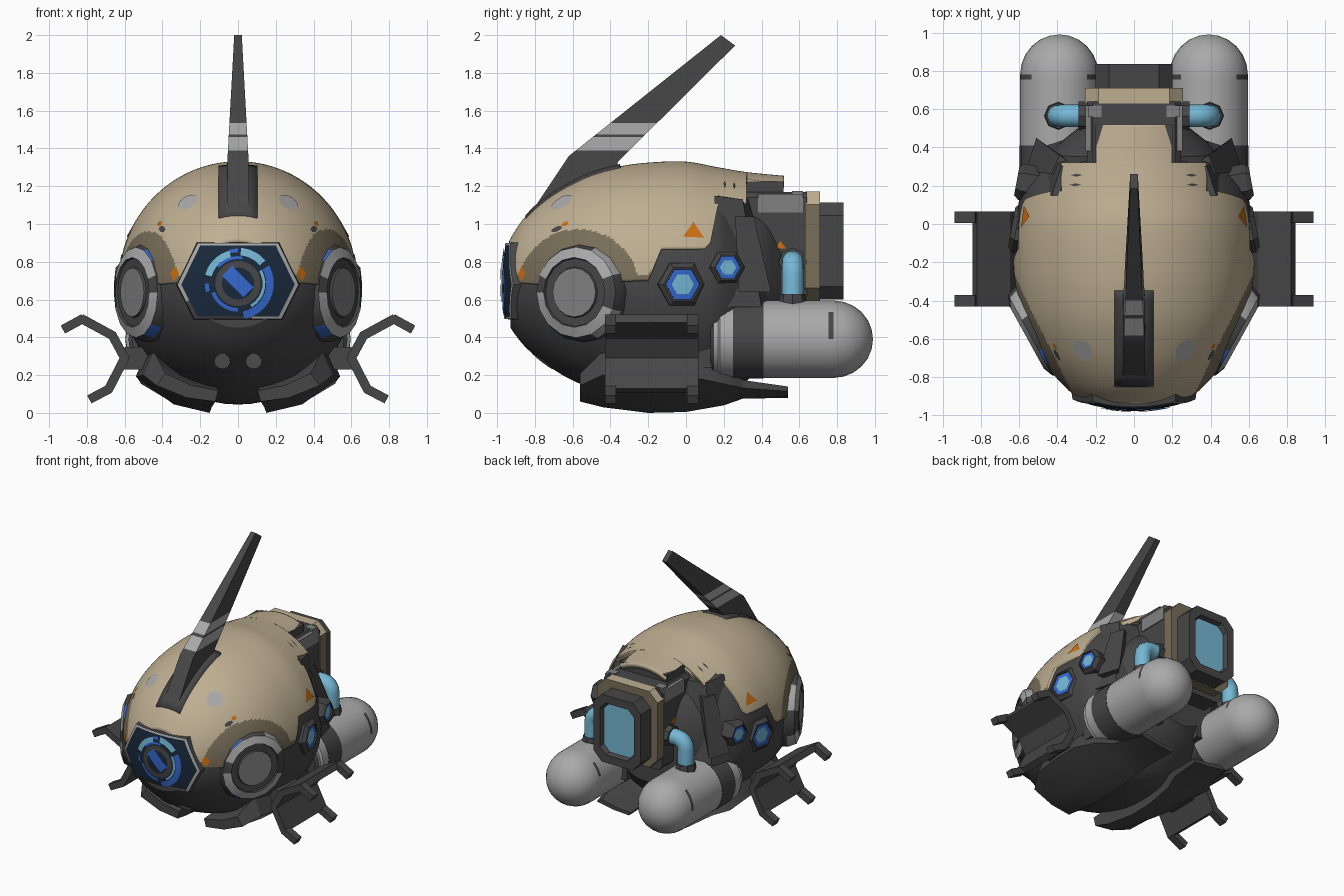
import bpy, bmesh, math
from mathutils import Vector
from math import sin, cos, pi, radians

if "Cube" in bpy.data.objects:
    bpy.data.objects.remove(bpy.data.objects["Cube"])

COLORS = {"tan": (.52, .43, .29), "dark_tan": (.19, .155, .10), "charcoal": (.062, .062, .062),
          "light_grey": (.40, .40, .40), "mid_grey": (.22, .22, .22), "blue": (.035, .14, .62),
          "cyan": (.18, .48, .66), "navy": (.01, .022, .045), "orange": (.60, .16, .006)}
MATS = {}
for n, c in COLORS.items():
    MATS[n] = bpy.data.materials.new(n)
    MATS[n].diffuse_color = (*c, 1)

def finish(name, bm, used, recalc=True):
    bmesh.ops.remove_doubles(bm, verts=bm.verts, dist=1e-5)
    if recalc:
        bmesh.ops.recalc_face_normals(bm, faces=bm.faces)
    me = bpy.data.meshes.new(name)
    bm.to_mesh(me)
    bm.free()
    for u in used:
        me.materials.append(MATS[u])
    ob = bpy.data.objects.new(name, me)
    bpy.context.collection.objects.link(ob)
    return ob

def loft(name, rings, mat, closed=True, caps=True, recalc=True):
    """Skin rings of points; mat is a colour or a rule (ring, side) -> colour."""
    bm, used = bmesh.new(), []
    rule = mat if callable(mat) else (lambda i, k: mat)
    vs = [[bm.verts.new(p) for p in r] for r in rings]
    def face(v, i, k):
        c = rule(i, k)
        if c not in used:
            used.append(c)
        bm.faces.new(v).material_index = used.index(c)
    n = len(rings[0])
    for i in range(len(rings) - 1):
        for k in range(n if closed else n - 1):
            j = (k + 1) % n
            face((vs[i][k], vs[i+1][k], vs[i+1][j], vs[i][j]), i, k)
    if caps:
        face(vs[0], -1, 0)
        face(vs[-1], len(rings) - 1, 0)
    return finish(name, bm, used, recalc)

def turned(name, prof, centre, axis, sides, mat, s=1):
    """Lathe (radius, distance) pairs about an axis."""
    q = Vector(axis).to_track_quat('Z', 'Y')
    A = [2 * pi * k / sides for k in range(sides)]
    rings = [[Vector(centre) + q @ Vector((s * r * cos(a), r * sin(a), d)) for a in A] for r, d in prof]
    return loft(name, rings, mat, caps=False)

def hulls(name, sets, mat):
    bm = bmesh.new()
    for pts in sets:
        v = [bm.verts.new(p) for p in pts]
        r = bmesh.ops.convex_hull(bm, input=v)
        bmesh.ops.delete(bm, geom=list({g for g in r["geom_interior"] + r["geom_unused"] if isinstance(g, bmesh.types.BMVert)}), context='VERTS')
    return finish(name, bm, [mat])

def box(x0, x1, y0, y1, z0, z1):
    return [(x, y, z) for x in (x0, x1) for y in (y0, y1) for z in (z0, z1)]

def lerp(tab, y, smooth=False):
    """Read a table at y, straight or as a smooth curve through its rows."""
    n = len(tab)
    for i in range(n - 1):
        a, b = tab[i], tab[i + 1]
        if y <= b[0]:
            h = b[0] - a[0]
            t = max(0, (y - a[0]) / h)
            lin = [p + (q - p) * t for p, q in zip(a[1:], b[1:])]
            if not smooth:
                return lin
            o, c = tab[max(i - 1, 0)], tab[min(i + 2, n - 1)]
            out = []
            for k in range(1, len(a)):
                ma, mb = (b[k] - o[k]) / (b[0] - o[0]) * h, (c[k] - a[k]) / (c[0] - a[0]) * h
                d = b[k] - a[k]
                out.append(a[k] + d * t + t * (1 - t) * ((ma - d) * (1 - t) - (mb - d) * t))
            return out
    return tab[-1][1:]

# hull form: y, half width, top z, bottom z
ZC = .68
FRONT = [(-.96, .20, .86, .50), (-.92, .27, .94, .43), (-.85, .36, 1.04, .34), (-.75, .45, 1.13, .255),
         (-.64, .52, 1.2, .18), (-.5, .58, 1.265, .115), (-.35, .615, 1.305, .065), (-.2, .63, 1.325, .035),
         (0, .63, 1.33, .03), (.17, .60, 1.3, .06)]
SHELL = FRONT + [(.32, .56, 1.275, .12), (.52, .50, 1.255, .2)]
BODY = FRONT + [(.3, .50, 1.15, .14), (.42, .40, 1.1, .25), (.5, .3, 1.0, .35)]

def surf(y, a, k=1.0, tab=SHELL):
    w, t, b = lerp(tab, y, True)
    return Vector((k * w * cos(a), y, ZC + k * ((t - ZC) if a % (2 * pi) < pi else (ZC - b)) * sin(a)))

# dark inner body
ys = [-.93 + 1.43 * i / 60 for i in range(61)]
loft("body", [[surf(y, 2 * pi * k / 56, .975, BODY) for k in range(56)] for y in ys], "charcoal")

# tan upper shell, whose lower edge follows a stepped line
EDGE = [(-.96, .75), (-.9, .69), (-.8, .68), (-.2, .70), (-.13, .87), (.1, .87), (.13, .9), (.17, 1.10),
        (.172, 1.16), (.32, 1.117), (.322, 1.236), (.52, 1.207)]
ys = sorted({-.937 + 1.457 * i / 150 for i in range(151)} | {e[0] for e in EDGE[1:]})
NA = 130
rings = []
for y in ys:
    a0 = math.asin((lerp(EDGE, y)[0] - ZC) / (lerp(SHELL, y, True)[1] - ZC))
    rings.append([surf(y, a0 + (pi - 2 * a0) * k / NA) for k in range(NA + 1)])
def shell_rule(i, k):
    p = rings[i][k]
    low = p.z < .725 and p.y < -.15
    return "dark_tan" if low or math.hypot(p.y + .575, p.z - .64) < .325 else "tan"
shell = loft("upper_shell", rings, shell_rule, closed=False, caps=False, recalc=False)
m = shell.modifiers.new("thick", 'SOLIDIFY')
m.thickness, m.offset = .04, -1
hulls("flap_underside", [box(-.2, .2, .3, .515, 1.17, 1.225)], "charcoal")

# antenna blade with two stripes, and its base strip
def blade(f, b, h):
    return [(-h, *f), (h, *f), (h, *b), (-h, *b)]
ant = loft("antenna", [blade((-.84, 1.03), (-.38, 1.26), .06), blade((-.62, 1.36), (-.36, 1.33), .055),
                       blade((.185, 2.0), (.26, 1.945), .02)], "charcoal")
bm = bmesh.new()
bm.from_mesh(ant.data)
for z in (1.39, 1.46, 1.475, 1.535):
    bmesh.ops.bisect_plane(bm, geom=bm.verts[:] + bm.edges[:] + bm.faces[:], plane_co=(0, 0, z), plane_no=(0, 0, 1))
ant.data.materials.append(MATS["light_grey"])
for f in bm.faces:
    z = f.calc_center_median().z
    f.material_index = int(1.39 < z < 1.46 or 1.475 < z < 1.535)
bm.to_mesh(ant.data)
bm.free()
def strip_row(y):
    w = lerp(SHELL, y, True)[0]
    return [surf(y, math.acos(x / w), 1.02) for x in (.1, .05, 0, -.05, -.1)]
base = loft("antenna_base", [strip_row(-.85 + .05 * i) for i in range(11)], "charcoal", False, False, False)
m = base.modifiers.new("thick", 'SOLIDIFY')
m.thickness, m.offset = .035, -1

# hexagonal front window with frame and glowing arcs
def eye(x, z, off=0):
    return (x, -.975 + .6 * x * x + .5 * (z - .69) ** 2 + off, z)
HEX = [(.30, .68), (.2, .885), (-.2, .885), (-.30, .68), (-.215, .51), (.215, .51)]
outline = [(a[0] + (b[0] - a[0]) * t / 6, a[1] + (b[1] - a[1]) * t / 6)
           for a, b in zip(HEX, HEX[1:] + HEX[:1]) for t in range(6)]
def hexring(k, off=0):
    return [eye(x * k, .69 + (z - .69) * k, off) for x, z in outline]
loft("window", [hexring(k) for k in (.01, .25, .5, .75, 1)], "navy", caps=False)
loft("window_frame", [hexring(1, .02), hexring(1, -.004), hexring(1.07, -.002), hexring(1.12, .09)],
     lambda i, k: "light_grey" if i < 2 and not 20 < k < 28 else "charcoal", caps=False)
def arc(name, r0, r1, a0, a1, mat):
    n = max(2, int((a1 - a0) / 12))
    A = [radians(a0 + (a1 - a0) * i / n) for i in range(n + 1)]
    loft(name, [[eye(r * cos(a), .685 + r * sin(a), -.006) for r in (r0, r1)] for a in A], mat, False, False)
arc("eye_ring", .085, .12, 0, 360, "charcoal")
for i, (r0, r1, a0, a1, c) in enumerate([(.15, .19, -80, 30, "blue"), (.15, .19, 40, 85, "cyan"),
        (.145, .18, 105, 165, "cyan"), (.13, .15, 200, 270, "blue"), (.165, .185, 90, 105, "blue"),
        (.13, .145, -60, 30, "cyan"), (.155, .175, 180, 195, "blue"), (.13, .145, 80, 140, "blue")]):
    arc(f"eye_arc_{i}", r0, r1, a0, a1, c)
loft("eye_slash", [[eye(t - .026, .69 - t - .026, -.009), eye(t + .03, .69 - t + .03, -.009)]
                   for t in (-.06, -.02, .02, .055)], "blue", False, False)

# painted marks laid on the hull: y, angle, size in y, size in angle, sides
def decal(name, s, y, a, ry, ra, n, mat, k=1.008):
    P = [surf(y + ry * cos(t), a + ra * sin(t), k) for t in (pi / 2 + 2 * pi * i / n for i in range(n))]
    bm = bmesh.new()
    f = bm.faces.new([bm.verts.new((s * p.x, p.y, p.z)) for p in P])
    f.normal_update()
    if f.normal.dot(f.calc_center_median() - Vector((0, -.1, ZC))) < 0:
        f.normal_flip()
    finish(name, bm, [mat], False)

def octagon(hx, z0, z1, c, y):
    return [(hx, y, z0 + c), (hx, y, z1 - c), (hx - c, y, z1), (c - hx, y, z1),
            (-hx, y, z1 - c), (-hx, y, z0 + c), (c - hx, y, z0), (hx - c, y, z0)]

# rear housing, tan collar and glazed exhaust
loft("rear_housing", [octagon(.245, .55, 1.17, .03, y) for y in (.3, .64)], "charcoal")
loft("rear_collar", [octagon(.255, .59, 1.172, .07, y) for y in (.63, .71)],
     lambda i, k: "tan" if k in (1, 2, 3) and i == 0 else "dark_tan")
loft("rear_rim", [octagon(.2, .6, 1.115, .07, .70), octagon(.2, .6, 1.115, .07, .835), octagon(.145, .66, 1.055, .05, .835),
                  octagon(.135, .67, 1.045, .05, .80)], lambda i, k: "cyan" if i == 3 else "charcoal")

WING = [(.92, .445), (.825, .497), (.665, .41), (.60, .29), (.685, .125), (.78, .075)]
for s, side in ((1, "right"), (-1, "left")):
    M = lambda pts: [(s * x, y, z) for x, y, z in pts]
    # round side pod
    def pod_rule(i, k):
        if i == 1:
            return "blue" if k in (5, 10) else "light_grey" if k in (1, 2, 13, 14) else "charcoal"
        if i == 2:
            return "charcoal" if k in (0, 15, 7) else "light_grey"
        return "mid_grey" if i > 5 else "charcoal"
    turned(f"side_pod_{side}", [(.265, -.14), (.262, -.035), (.24, .02), (.185, .042), (.18, .03), (.135, .03),
                                (.13, .042), (0, .042)], (s * .524, -.572, .638), (s * .87, -.48, 0), 16, pod_rule, s)
    # hexagonal lamps
    for nm, r, c in (("large", .13, (.614, -.02, .68)), ("small", .095, (.588, .22, .77))):
        turned(f"lamp_{nm}_{side}", [(r, -.12), (r, .0), (r * .8, .025), (r * .72, .025), (r * .7, .015), (r * .46, .017), (0, .017)],
               (s * c[0], c[1], c[2]), (s * .98, .18, 0), 6,
               lambda i, k: "charcoal" if i < 4 else "blue" if i == 4 else "cyan", s)
    # gas tank with bands and domed end
    dome = [(.205 * cos(radians(a)), .78 + .21 * sin(radians(a))) for a in range(0, 91, 15)]
    turned(f"tank_{side}", [(0, .13), (.17, .13), (.19, .145), (.19, .17), (.205, .18), (.205, .25), (.207, .25),
                            (.207, .41), (.205, .41), (.205, .755)] + dome, (s * .39, 0, .39), (0, 1, 0), 24,
           lambda i, k: "charcoal" if i < 2 or 4 < i < 8 or (i == 9 and k in (1, 2, 9, 10, 11)) else "light_grey", s)
    hulls(f"tank_mount_{side}", [M(box(.2, .5, .05, .2, .24, .58)), M(box(.15, .3, .2, .5, .32, .56))], "charcoal")
    # coolant pipe with collars
    path = [(.24, .80, 0), (.33, .80, 0)] + [(.33 + .065 * sin(t), .735 + .065 * cos(t), t)
            for t in (pi / 8, pi / 4, 3 * pi / 8, pi / 2)] + [(.395, .57, pi / 2)]
    loft(f"pipe_{side}", [[(s * (x + .058 * cos(a) * sin(t)), .565 + .058 * sin(a), z + .058 * cos(a) * cos(t))
                           for a in (2 * pi * k / 16 for k in range(16))] for x, z, t in path], "cyan")
    turned(f"pipe_collar_{side}", [(0, 0), (.075, 0), (.075, .05), (0, .05)], (s * .24, .565, .80), (s, 0, 0), 8, "charcoal")
    turned(f"pipe_foot_{side}", [(0, 0), (.075, 0), (.068, .06), (0, .06)], (s * .395, .565, .57), (0, 0, 1), 8, "charcoal")
    # rear shoulder block with raised panel
    hulls(f"shoulder_{side}", [
        M([(.2, .15, .56), (.56, .15, .56), (.5, .4, .56), (.3, .47, .56), (.2, .15, 1.15), (.43, .15, 1.15),
           (.38, .3, 1.13), (.2, .34, 1.13)]),
        M([(.565, .28, .64), (.51, .45, .64), (.43, .26, 1.04), (.39, .36, 1.04), (.4, .28, .64), (.3, .3, 1.04)])], "charcoal")
    hulls(f"housing_trim_{side}", [M(box(.2, .252, .38, .62, 1.06, 1.16)), M(box(.17, .24, .56, .62, 1.1, 1.176))], "mid_grey")
    hulls(f"housing_mark_{side}", [M([(x, *p) for x in (.24, .25) for p in ((.47, .87), (.53, .87), (.5, .91))])], "orange")
    # C-shaped wing: full panels in the middle, narrow tabs at the tips
    sets = [box(.42, .6, -.3, -.07, .23, .35)]
    for i, (a, b) in enumerate(zip(WING, WING[1:])):
        d = Vector((b[0] - a[0], b[1] - a[1])).normalized()
        n = Vector((-d.y, d.x)) * .024
        for y0, y1 in (((-.43, -.37), (.005, .065)) if i in (0, 4) else ((-.43, .065),)):
            sets.append([(p[0] + e * n.x + o * d.x, y, p[1] + e * n.y + o * d.y) for p, o in ((a, -.008), (b, .008))
                         for e in (1, -1) for y in (y0, y1)])
    hulls(f"wing_{side}", [M(q) for q in sets], "charcoal")
    # belly skid
    SEC = [(.15, 0), (.34, .045), (.54, .19), (.48, .33), (.31, .19), (.13, .13)]
    loft(f"skid_{side}", [[(s * x * kx, y, dz + z * kz) for x, z in SEC] for y, kx, dz, kz in
         ((-.56, .8, .06, .45), (-.44, .93, .03, .9), (-.2, 1, 0, 1), (0, 1, .005, 1), (.2, .95, .04, .6),
          (.3, .8, .075, .3), (.54, .7, .08, .18))], "charcoal")
    # painted marks
    for nm, a in {"brow_patch": (-.66, 1.02, .055, .11, 12, "light_grey"), "chin_patch": (-.76, -1.38, .055, .10, 10, "light_grey", .995),
                  "orange_flank": (.04, .44, .065, .09, 3, "orange", 1.012), "orange_chip": (-.64, .66, .02, .03, 5, "orange"),
                  "dark_chip": (-.685, .63, .03, .035, 6, "charcoal"), "orange_cheek": (-.87, .17, .02, .12, 4, "orange", 1.015),
                  "vent_a": (.205, 1.03, .008, .06, 4, "charcoal"), "vent_b": (.255, 1.03, .008, .06, 4, "charcoal")}.items():
        decal(f"{nm}_{side}", s, *a)

# smooth shading, keeping hard edges
bpy.ops.object.select_all(action='SELECT')
bpy.context.view_layer.objects.active = shell
bpy.ops.object.shade_smooth_by_angle(angle=radians(30))

for m in bpy.data.materials:
    if m.users and not m.is_grease_pencil:
        m.use_nodes = True
        m.node_tree.nodes["Principled BSDF"].inputs["Base Color"].default_value = m.diffuse_color
